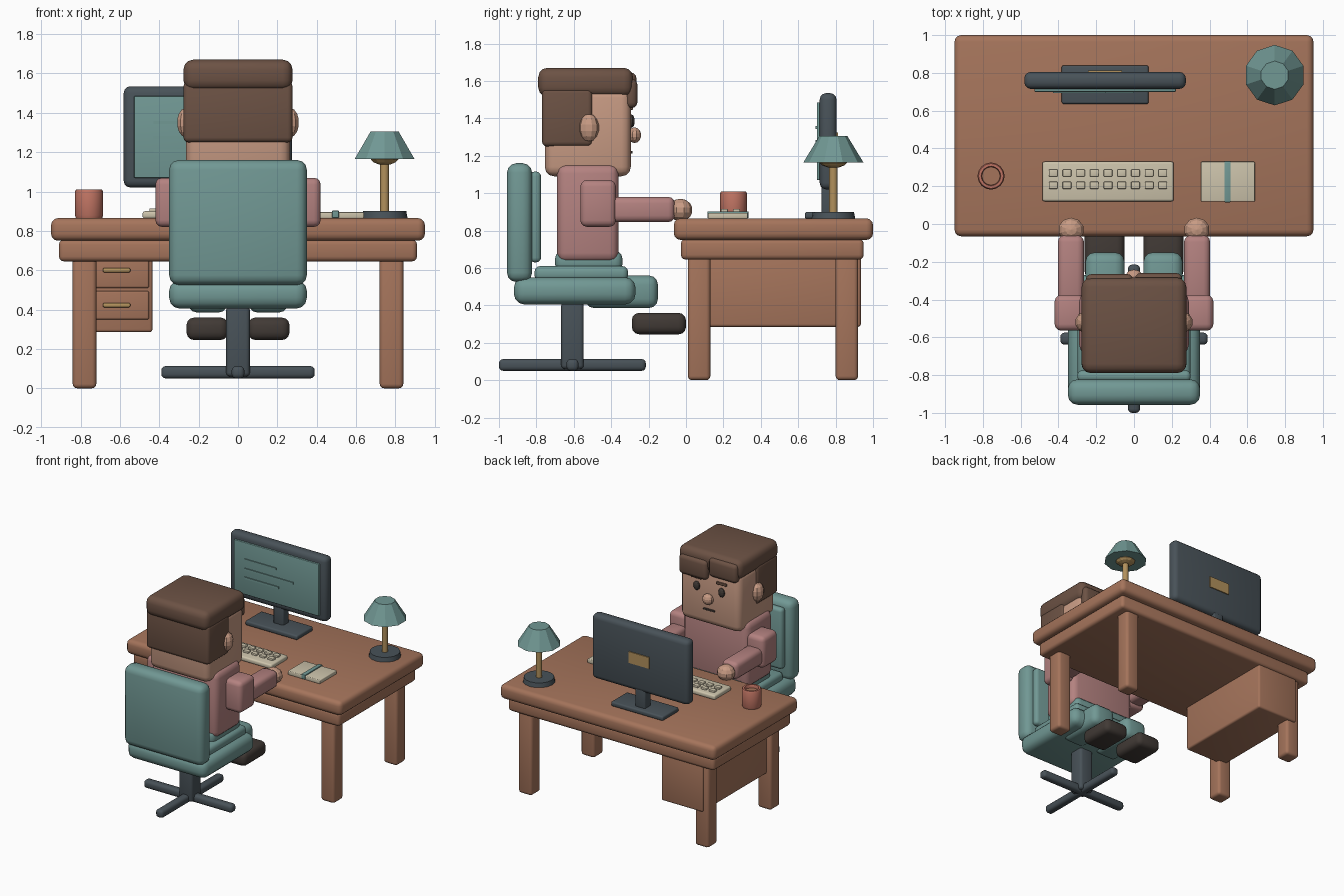
import bpy, bmesh, math
from mathutils import Matrix, Vector

if "Cube" in bpy.data.objects:
    bpy.data.objects.remove(bpy.data.objects["Cube"])


def colour(name, r, g, b):
    m = bpy.data.materials.new(name)
    m.diffuse_color = (r, g, b, 1)
    m.use_nodes = True
    m.node_tree.nodes["Principled BSDF"].inputs["Base Color"].default_value = m.diffuse_color
    return m


WOOD = colour("wood", .376, .175, .105)
TEAL = colour("teal", .165, .314, .296)
SLATE = colour("slate", .065, .084, .098)
HAIR = colour("hair brown", .15, .084, .058)
SKIN = colour("skin", .578, .328, .23)
PINK = colour("dusty pink", .456, .223, .216)
SHOE = colour("dark shoe", .053, .042, .036)
BRASS = colour("brass", .445, .283, .107)
CREAM = colour("cream", .61, .55, .41)
RED = colour("clay red", .515, .171, .122)


def finish(name, bm, mat, smooth):
    me = bpy.data.meshes.new(name)
    bm.to_mesh(me)
    bm.free()
    me.materials.append(mat)
    ob = bpy.data.objects.new(name, me)
    bpy.context.collection.objects.link(ob)
    if smooth:
        bpy.ops.object.select_all(action='DESELECT')
        ob.select_set(True)
        bpy.context.view_layer.objects.active = ob
        bpy.ops.object.shade_smooth_by_angle(angle=math.radians(40))
    return ob


def box(name, mat, x, y, z, r=0.0):
    """Rounded box from (min, max) ranges on each axis."""
    bm = bmesh.new()
    lo, hi = Vector((x[0], y[0], z[0])), Vector((x[1], y[1], z[1]))
    bmesh.ops.create_cube(bm, size=1, matrix=Matrix.Translation((lo + hi) / 2)
                          @ Matrix.Diagonal((*(hi - lo), 1)))
    if r:
        r = min(r, min(hi - lo) * .48)
        bmesh.ops.bevel(bm, geom=bm.edges[:], offset=r, segments=3,
                        profile=.5, affect='EDGES', clamp_overlap=True)
    return finish(name, bm, mat, r > 0)


def cone(name, mat, x, y, z, r1, r2, sides=16, smooth=True):
    bm = bmesh.new()
    bmesh.ops.create_cone(bm, cap_ends=True, segments=sides, radius1=r1, radius2=r2,
                          depth=z[1] - z[0],
                          matrix=Matrix.Translation((x, y, (z[0] + z[1]) / 2)))
    return finish(name, bm, mat, smooth)


def ball(name, mat, centre, radii, u=10, v=7):
    bm = bmesh.new()
    bmesh.ops.create_uvsphere(bm, u_segments=u, v_segments=v, radius=1,
                              matrix=Matrix.Translation(centre) @ Matrix.Diagonal((*radii, 1)))
    return finish(name, bm, mat, False)


def pair(name, mat, x, y, z, r):
    """Box on the right side plus its mirrored twin."""
    box(name + "_right", mat, x, y, z, r)
    box(name + "_left", mat, (-x[1], -x[0]), y, z, r)


# Desk
box("desk_top", WOOD, (-.95, .95), (-.065, 1.0), (.75, .865), .035)
box("desk_apron", WOOD, (-.91, .91), (-.027, .95), (.645, .755), .025)
for tag, y in (("front", (.01, .13)), ("back", (.80, .92))):
    pair(tag + "_leg", WOOD, (.72, .84), y, (0, .67), .022)

# Drawer cabinet
box("drawer_cabinet", WOOD, (-.80, -.435), (.09, .935), (.285, .66), .015)
for i, z in enumerate(((.35, .495), (.51, .65))):
    box(f"drawer_front_{i}", WOOD, (-.78, -.452), (.07, .10), z, .01)
    zc = sum(z) / 2 + (.0 if i == 0 else .02)
    box(f"drawer_handle_{i}", BRASS, (-.687, -.547), (.04, .075), (zc - .011, zc + .011), .008)

# Monitor
MX = -.153
box("monitor_base", SLATE, (MX - .23, MX + .23), (.635, .84), (.863, .9), .012)
box("monitor_neck", SLATE, (MX - .045, MX + .045), (.725, .80), (.88, 1.08), .012)
box("monitor_body", SLATE, (MX - .428, MX + .428), (.715, .805), (1.02, 1.535), .035)
box("monitor_screen", TEAL, (MX - .375, MX + .375), (.70, .73), (1.07, 1.485), .005)
for i, (z, x1) in enumerate(((1.35, -.15), (1.275, 0), (1.205, -.13))):
    box(f"screen_line_{i}", TEAL, (-.43, x1), (.693, .703), (z - .008, z + .008))
box("monitor_badge", BRASS, (MX - .09, MX + .09), (.80, .813), (1.235, 1.325))

# Desk lamp
LX, LY = .745, .788
cone("lamp_base", SLATE, LX, LY, (.863, .9), .117, .11)
cone("lamp_post", BRASS, LX, LY, (.89, 1.18), .023, .023, 12)
ball("lamp_bulb", BRASS, (LX, LY, 1.17), (.075, .075, .035))
cone("lamp_shade", TEAL, LX, LY, (1.165, 1.305), .16, .075, 10, False)

# Mug: lathed cup wall with the drink inside
bm = bmesh.new()
profile = [(0, .863), (.066, .863), (.072, .88), (.072, .998), (.066, 1.01),
           (.052, 1.01), (.048, 1.0), (.048, .98)]
vs = [bm.verts.new((r, 0, z)) for r, z in profile]
es = [bm.edges.new(p) for p in zip(vs, vs[1:])]
bmesh.ops.spin(bm, geom=vs + es, cent=(0, 0, 0), axis=(0, 0, 1),
               angle=2 * math.pi, steps=16)
bmesh.ops.remove_doubles(bm, verts=bm.verts, dist=1e-4)
bmesh.ops.recalc_face_normals(bm, faces=bm.faces)
bmesh.ops.translate(bm, verts=bm.verts, vec=(-.757, .254, 0))
finish("mug", bm, RED, True)
cone("mug_drink", WOOD, -.757, .254, (.975, .985), .05, .05)

# Keyboard with two rows of keys
box("keyboard", CREAM, (-.485, .21), (.12, .33), (.863, .9), .012)
for row, y in enumerate((.205, .27)):
    for k in range(9):
        x = -.4275 + k * .0725
        box(f"key_{row}_{k}", CREAM, (x - .023, x + .023), (y - .019, y + .019),
            (.895, .915), .005)

# Notebook with its band
box("notebook", CREAM, (.355, .64), (.118, .33), (.863, .895), .006)
box("notebook_band", TEAL, (.478, .512), (.115, .333), (.866, .903), .003)

# Office chair
CY = -.607
box("chair_back", TEAL, (-.35, .35), (-.957, -.823), (.525, 1.16), .05)
box("chair_back_pad", TEAL, (-.30, .30), (-.835, -.775), (.63, 1.115), .025)
box("chair_seat", TEAL, (-.35, .35), (-.92, -.27), (.405, .55), .055)
box("chair_seat_pad", TEAL, (-.30, .30), (-.81, -.31), (.53, .61), .03)
box("chair_post", SLATE, (-.06, .06), (CY - .06, CY + .06), (.06, .42), .02)
box("chair_base_side", SLATE, (-.39, .39), (CY - .032, CY + .032), (.05, .113), .022)
box("chair_base_long", SLATE, (-.032, .032), (-1.0, -.215), (.05, .113), .022)

# Seated figure: lower body
box("hips", TEAL, (-.27, .27), (-.70, -.34), (.58, .69), .04)
pair("thigh", TEAL, (.05, .257), (-.54, -.15), (.385, .56), .05)
pair("shoe", SHOE, (.05, .262), (-.29, 0), (.245, .36), .04)

# Torso and arms
box("torso", PINK, (-.29, .29), (-.69, -.36), (.63, 1.155), .05)
pair("upper_arm", PINK, (.26, .42), (-.565, -.375), (.82, 1.07), .035)
pair("forearm", PINK, (.265, .403), (-.42, -.06), (.845, .98), .035)
for s in (-1, 1):
    side = "left" if s < 0 else "right"
    ball("hand_" + side, SKIN, (s * .333, -.03, .91), (.07, .065, .06))
    ball("ear_" + side, SKIN, (s * .265, -.52, 1.35), (.047, .055, .075))
    ball("eye_" + side, SHOE, (s * .11, -.292, 1.385), (.028, .018, .036))
    box("brow_" + side, HAIR, (s * .11 - .045, s * .11 + .045), (-.30, -.283),
        (1.445, 1.465), .005)

# Head and face
box("head", SKIN, (-.265, .265), (-.755, -.295), (1.09, 1.56), .05)
ball("nose", SKIN, (0, -.275, 1.31), (.045, .035, .042))
box("mouth", SHOE, (-.05, .05), (-.30, -.286), (1.212, 1.226), .004)

# Hair
box("hair_cap", HAIR, (-.277, .277), (-.79, -.283), (1.515, 1.67), .05)
box("hair_back", HAIR, (-.277, .277), (-.77, -.50), (1.25, 1.56), .025)
box("fringe_right", HAIR, (.005, .255), (-.33, -.26), (1.455, 1.61), .03)
box("fringe_left", HAIR, (-.255, -.005), (-.33, -.265), (1.495, 1.645), .03)
